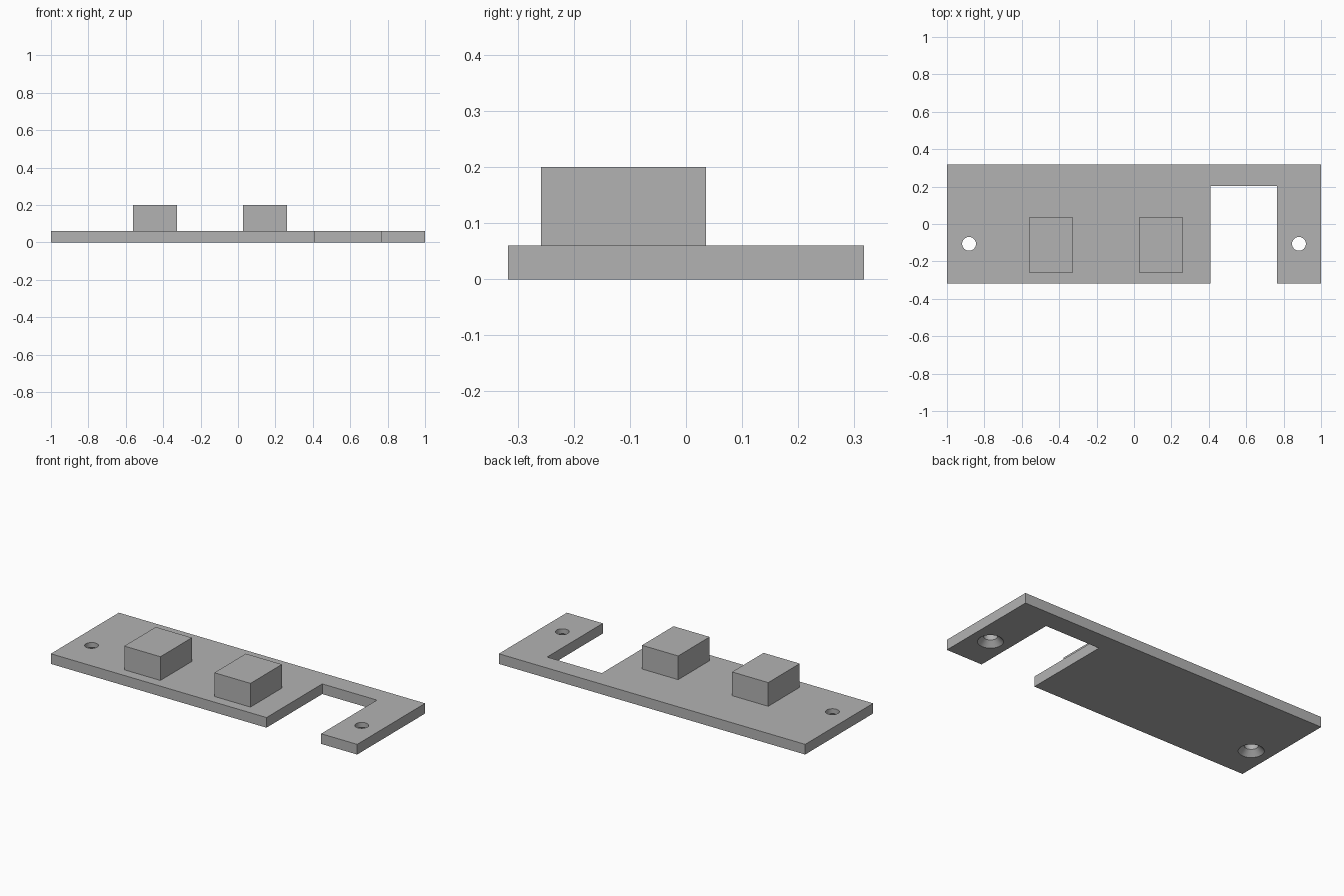
import bpy, bmesh, math

if "Cube" in bpy.data.objects:
    bpy.data.objects.remove(bpy.data.objects["Cube"])

T = 0.06            # plate thickness
grey = bpy.data.materials.new("grey_plastic")
grey.diffuse_color = (0.45, 0.45, 0.45, 1)
grey.use_nodes = True
grey.node_tree.nodes["Principled BSDF"].inputs["Base Color"].default_value = grey.diffuse_color


def make_object(name, bm):
    bmesh.ops.recalc_face_normals(bm, faces=bm.faces)
    mesh = bpy.data.meshes.new(name)
    bm.to_mesh(mesh)
    bm.free()
    mesh.materials.append(grey)
    ob = bpy.data.objects.new(name, mesh)
    bpy.context.collection.objects.link(ob)
    return ob


def prism(name, outline, z0, z1):
    bm = bmesh.new()
    face = bm.faces.new([bm.verts.new((x, y, z0)) for x, y in outline])
    top = bmesh.ops.extrude_face_region(bm, geom=[face])["geom"]
    for v in top:
        if isinstance(v, bmesh.types.BMVert):
            v.co.z = z1
    return make_object(name, bm)


def turned(name, cx, cy, profile, n=32):
    bm = bmesh.new()
    rings = [[bm.verts.new((cx + r * math.cos(2 * math.pi * i / n),
                            cy + r * math.sin(2 * math.pi * i / n), z))
              for i in range(n)] for r, z in profile]
    for a, b in zip(rings, rings[1:]):
        for i in range(n):
            j = (i + 1) % n
            bm.faces.new((a[i], a[j], b[j], b[i]))
    bm.faces.new(rings[0])
    bm.faces.new(rings[-1])
    return make_object(name, bm)


# Mounting plate with a notch open to the front
plate = prism("mounting_plate", [
    (-1, -0.317), (0.408, -0.317), (0.408, 0.203), (0.765, 0.203),
    (0.765, -0.317), (1, -0.317), (1, 0.317), (-1, 0.317)], 0, T)

# Screw holes, countersunk from below
for x in (-0.882, 0.882):
    cutter = turned("screw_hole_cutter", x, -0.106,
                    [(0.088, -0.02), (0.037, 0.031), (0.037, 0.1)])
    cutter.hide_render = True
    mod = plate.modifiers.new("screw_hole", 'BOOLEAN')
    mod.operation = 'DIFFERENCE'
    mod.solver = 'EXACT'
    mod.object = cutter
    bpy.context.view_layer.objects.active = plate
    bpy.ops.object.modifier_apply(modifier=mod.name)
    bpy.data.objects.remove(cutter)

bpy.ops.object.select_all(action='DESELECT')
plate.select_set(True)
bpy.context.view_layer.objects.active = plate
bpy.ops.object.shade_smooth_by_angle(angle=math.radians(30))

# Two raised blocks
for name, x0, x1 in (("left_block", -0.562, -0.326), ("right_block", 0.026, 0.262)):
    prism(name, [(x0, -0.258), (x1, -0.258), (x1, 0.036), (x0, 0.036)], T, 0.2)
